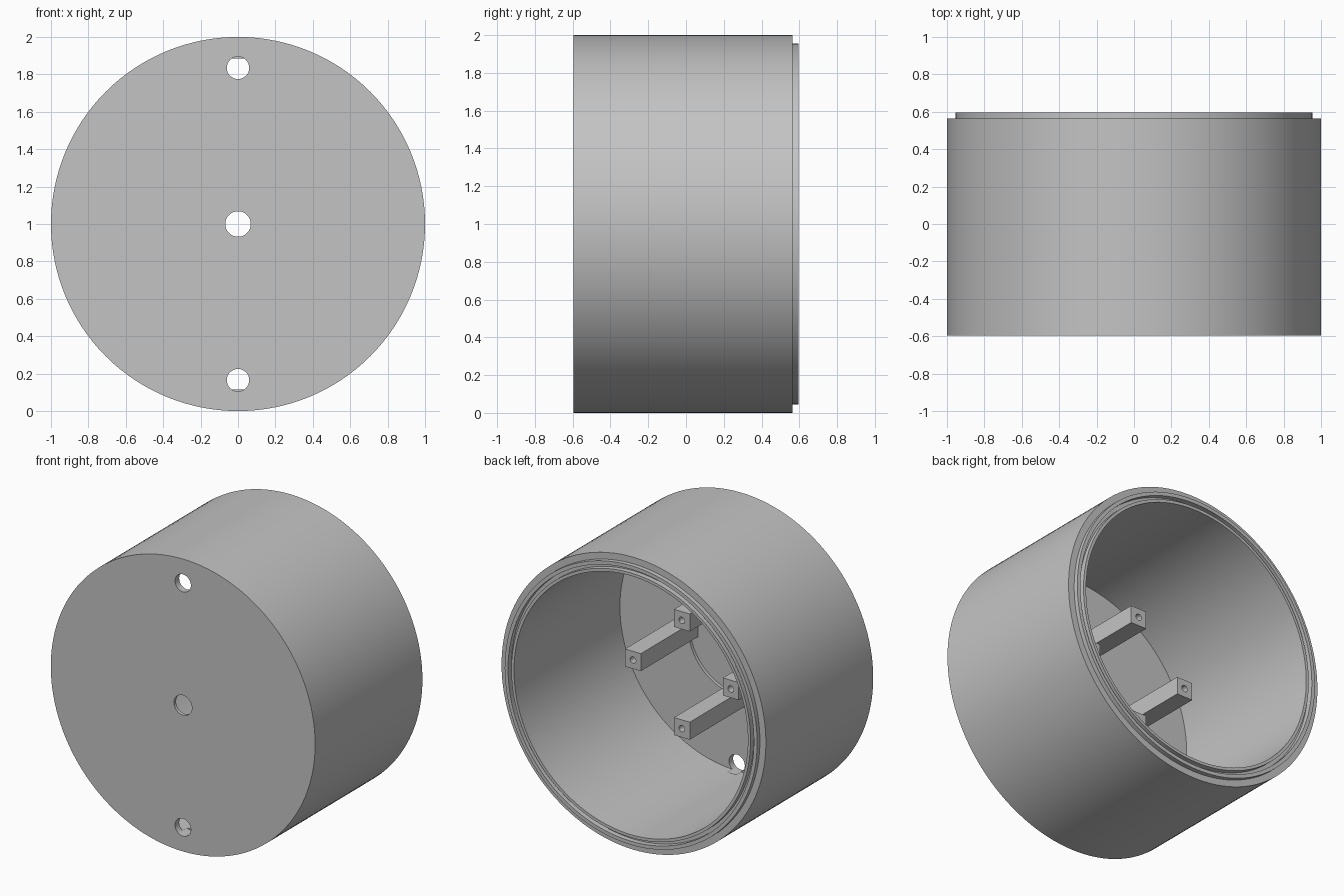
import bpy, bmesh, math
from mathutils import Matrix, Vector

cube = bpy.data.objects.get("Cube")
if cube:
    bpy.data.objects.remove(cube, do_unlink=True)

grey = bpy.data.materials.new("plain grey")
grey.use_nodes = True
COLOUR = (0.55, 0.55, 0.55, 1)
grey.diffuse_color = COLOUR
grey.node_tree.nodes["Principled BSDF"].inputs["Base Color"].default_value = COLOUR

MID = 1.0            # height of the drum axis
FLOOR = -0.55        # inner face of the front wall
POCKET = -0.572      # bottom of the shallow round pocket


def make_object(name, bm):
    bmesh.ops.recalc_face_normals(bm, faces=bm.faces)
    mesh = bpy.data.meshes.new(name)
    bm.to_mesh(mesh)
    bm.free()
    obj = bpy.data.objects.new(name, mesh)
    bpy.context.collection.objects.link(obj)
    mesh.materials.append(grey)
    return obj


def select_only(obj):
    bpy.ops.object.select_all(action='DESELECT')
    obj.select_set(True)
    bpy.context.view_layer.objects.active = obj


def drill(obj, x, z, radius, y0, y1):
    """Cut a round hole along y."""
    bm = bmesh.new()
    place = Matrix.Translation((x, (y0 + y1) / 2, z)) @ Matrix.Rotation(math.pi / 2, 4, 'X')
    bmesh.ops.create_cone(bm, cap_ends=True, segments=32, radius1=radius,
                          radius2=radius, depth=y1 - y0, matrix=place)
    cutter = make_object("hole_cutter", bm)
    cutter.hide_render = True
    mod = obj.modifiers.new("hole", 'BOOLEAN')
    mod.operation = 'DIFFERENCE'
    mod.solver = 'EXACT'
    mod.object = cutter
    select_only(obj)
    bpy.ops.object.modifier_apply(modifier=mod.name)
    bpy.data.objects.remove(cutter, do_unlink=True)


# Drum: closed (radius, y) profile with the centre bore, pocket and grooved rim
profile = [(0.068, -0.595), (1.0, -0.595), (1.0, 0.565), (0.955, 0.565),
           (0.955, 0.595), (0.93, 0.595), (0.93, 0.56), (0.905, 0.56),
           (0.905, 0.595), (0.885, 0.595), (0.885, FLOOR), (0.37, FLOOR),
           (0.37, POCKET), (0.068, POCKET)]
bm = bmesh.new()
verts = [bm.verts.new((r, y, MID)) for r, y in profile]
edges = [bm.edges.new((v, verts[i - 1])) for i, v in enumerate(verts)]
bmesh.ops.spin(bm, geom=verts + edges, cent=Vector((0, 0, MID)), axis=(0, 1, 0),
               angle=math.tau, steps=128, use_merge=True)
bmesh.ops.remove_doubles(bm, verts=bm.verts, dist=1e-5)
drum = make_object("drum_housing", bm)

# Mounting holes near the top and bottom of the front wall
for side in (1, -1):
    drill(drum, 0, MID + side * 0.835, 0.06, -0.7, -0.5)
select_only(drum)
bpy.ops.object.shade_smooth_by_angle(angle=math.radians(30))

# Four square standoffs with blind screw holes
TIP = 0.04
for name, dx, dz in (("left", 1, 0), ("right", -1, 0), ("upper", 0, 1), ("lower", 0, -1)):
    x, z = dx * 0.37, MID + dz * 0.37
    bm = bmesh.new()
    bmesh.ops.create_cube(bm, size=1, matrix=Matrix.Translation((x, (TIP + POCKET) / 2, z))
                          @ Matrix.Diagonal((0.12, TIP - POCKET + 0.01, 0.12, 1)))
    post = make_object(name + "_standoff", bm)
    drill(post, x, z, 0.022, TIP - 0.2, TIP + 0.1)
    select_only(post)
    bpy.ops.object.shade_smooth_by_angle(angle=math.radians(30))
